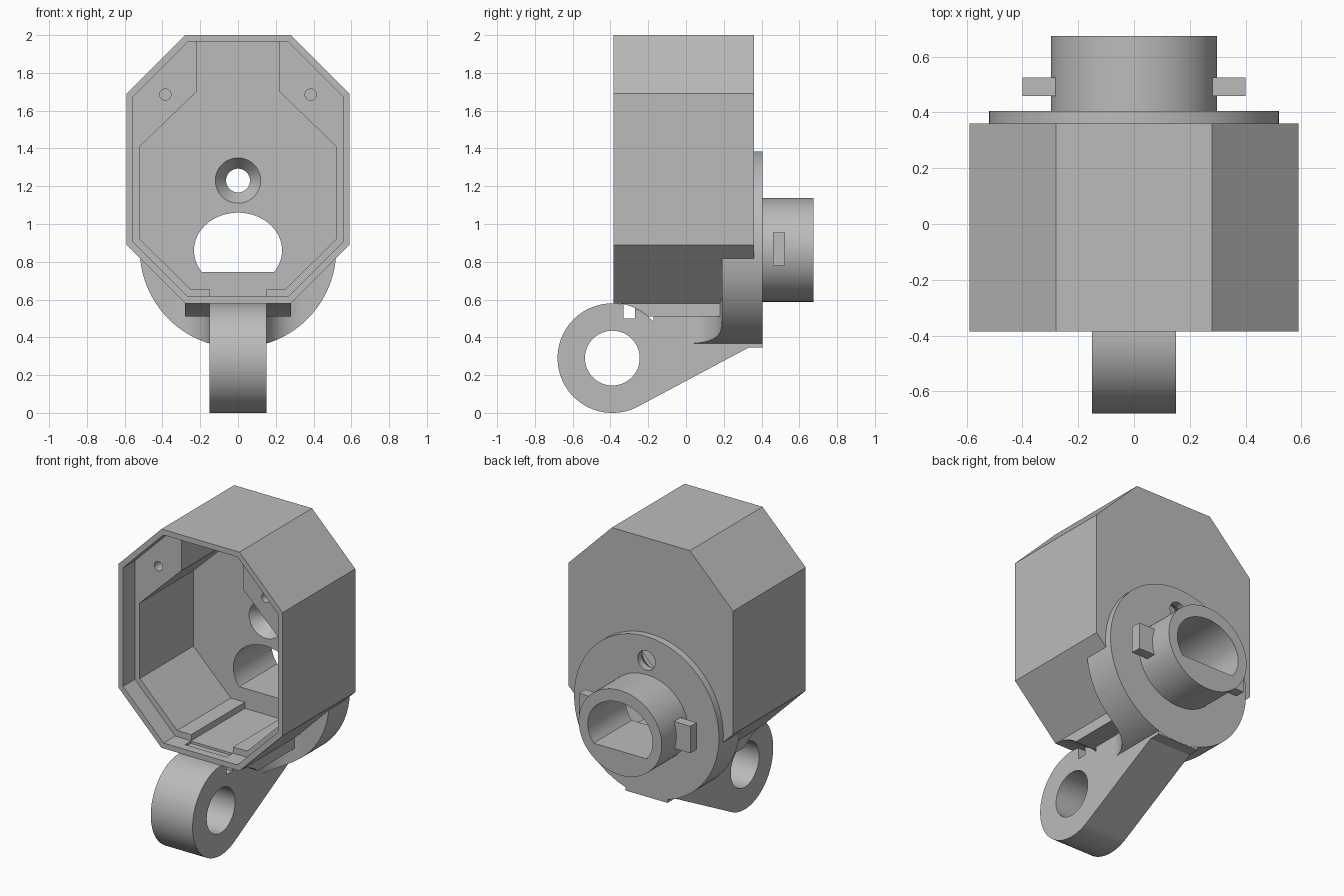
import bpy, bmesh, math
from mathutils import Vector

if "Cube" in bpy.data.objects:
    bpy.data.objects.remove(bpy.data.objects["Cube"])

grey = bpy.data.materials.new("plain_grey")
grey.use_nodes = True
colour = (0.5, 0.5, 0.5, 1)
grey.diffuse_color = colour
grey.node_tree.nodes["Principled BSDF"].inputs["Base Color"].default_value = colour


def place(axis, u, v, w):
    return Vector({"x": (w, u, v), "y": (u, w, v), "z": (u, v, w)}[axis])


def loft(name, rings, axis="y", helper=False):
    """Closed solid through matching outlines: rings = [(outline, position on axis)]."""
    bm = bmesh.new()
    loops = [[bm.verts.new(place(axis, u, v, w)) for u, v in pts] for pts, w in rings]
    n = len(loops[0])
    for a, b in zip(loops, loops[1:]):
        for i in range(n):
            j = (i + 1) % n
            bm.faces.new((a[i], a[j], b[j], b[i]))
    bm.faces.new(loops[0])
    bm.faces.new(loops[-1])
    bmesh.ops.recalc_face_normals(bm, faces=bm.faces)
    mesh = bpy.data.meshes.new(name)
    bm.to_mesh(mesh)
    bm.free()
    mesh.materials.append(grey)
    ob = bpy.data.objects.new(name, mesh)
    bpy.context.collection.objects.link(ob)
    if helper:
        ob.hide_render = True
        ob.hide_set(True)
    return ob


def prism(name, pts, a, b, axis="y", helper=False):
    return loft(name, [(pts, a), (pts, b)], axis, helper)


def arc(cu, cv, ru, rv=None, start=0, end=360, n=96):
    rv = rv or ru
    full = end - start == 360
    steps = n if full else n + 1
    angles = [math.radians(start + (end - start) * i / n) for i in range(steps)]
    return [(cu + ru * math.cos(t), cv + rv * math.sin(t)) for t in angles]


def box(u0, u1, v0, v1):
    return [(u0, v0), (u1, v0), (u1, v1), (u0, v1)]


def mirrored(half):
    return half + [(-u, v) for u, v in reversed(half)]


def combine(ob, others, operation="DIFFERENCE"):
    for other in others:
        mod = ob.modifiers.new("combine", "BOOLEAN")
        mod.operation = operation
        mod.solver = "EXACT"
        mod.object = other


def finish(ob):
    """Apply the modifiers and smooth the curved faces."""
    deps = bpy.context.evaluated_depsgraph_get()
    ob.data = bpy.data.meshes.new_from_object(ob.evaluated_get(deps))
    ob.modifiers.clear()
    bpy.ops.object.select_all(action="DESELECT")
    ob.select_set(True)
    bpy.context.view_layer.objects.active = ob
    bpy.ops.object.shade_smooth_by_angle(angle=math.radians(25))


# Cutters: stepped cavity, screw holes, countersink and shaped bore
rim_half = [(0.265, 1.965), (0.555, 1.675), (0.555, 0.905), (0.265, 0.615)]
cavity_half = [(0.22, 1.965), (0.22, 1.7), (0.52, 1.41), (0.52, 0.92),
               (0.251, 0.655), (0.15, 0.655), (0.15, 0.615)]
rim = prism("rim_cutter", mirrored(rim_half), -0.5, -0.265, helper=True)
cavity = prism("cavity_cutter", mirrored(cavity_half), -0.3, 0.285, helper=True)
slot = prism("slot_cutter", box(-0.15, 0.15, 0.5, 0.64), -0.33, -0.27, helper=True)
screws = [prism("screw_cutter", arc(s * 0.385, 1.685, 0.03, n=32), -0.3, 0.1, helper=True)
          for s in (-1, 1)]
sink = loft("countersink_cutter", [(arc(0, 1.23, r), y) for r, y in
            ((0.12, 0.2), (0.12, 0.285), (0.063, 0.36), (0.063, 0.5))], helper=True)
flat = math.degrees(math.asin(0.115 / 0.2))
bore = prism("bore_cutter", arc(0, 0.86, 0.233, 0.2, -flat, 180 + flat), 0.1, 0.8, helper=True)

# Octagonal housing
housing = prism("housing", mirrored([(0.28, 2), (0.59, 1.69), (0.59, 0.89), (0.28, 0.58)]),
                -0.385, 0.36)
combine(housing, [rim, cavity, slot, *screws, sink, bore])

# Round flange behind and below the housing
flange = prism("flange", arc(0, 0.865, 0.52, n=128), 0.19, 0.405)
combine(flange, [cavity, sink, bore])

# Oval collar with two side tabs
collar = prism("collar", arc(0, 0.863, 0.298, 0.275), 0.38, 0.675)
combine(collar, [bore])
for side, s in (("left", 1), ("right", -1)):
    finish(prism(side + "_collar_tab", box(s * 0.28, s * 0.4, 0.78, 0.955), 0.46, 0.525))

# Bridge under the housing, hollowed around the ring
bridge = prism("bridge", box(-0.28, 0.28, 0.51, 0.6), -0.384, 0.25)
clearance = prism("ring_clearance", arc(-0.39, 0.29, 0.291), -0.5, 0.5, "x", helper=True)
combine(bridge, [clearance, cavity])

# Curved webs between the arm and the flange
round_limit = prism("web_limit", arc(0, 0.865, 0.52, n=128), -0.1, 0.5, helper=True)
webs = []
for side, s in (("left", 1), ("right", -1)):
    curve = arc(0.34, 0, 0.19, start=180, end=90, n=24)
    outline = [(s * u, v) for u, v in curve + [(0.34, 0.25), (0.1, 0.25), (0.1, 0)]]
    web = prism(side + "_web", outline, 0.3, 0.605, "z")
    combine(web, [round_limit], "INTERSECT")
    webs.append(web)

# Hinge arm: ring tangent to a tapering bar
ring = arc(-0.39, 0.29, 0.29, start=41, end=298, n=80)
arm = prism("hinge_arm", ring + [(0.33, 0.345), (0.404, 0.345), (0.404, 0.6), (-0.171, 0.6)],
            -0.15, 0.15, "x")
pin = prism("pin_cutter", arc(-0.39, 0.29, 0.145), -0.5, 0.5, "x", helper=True)
combine(arm, [pin, slot])

for part in (housing, flange, collar, bridge, arm, *webs):
    finish(part)
for ob in list(bpy.data.objects):
    if ob.name.split(".")[0].endswith(("_cutter", "_clearance", "_limit")):
        bpy.data.objects.remove(ob)
